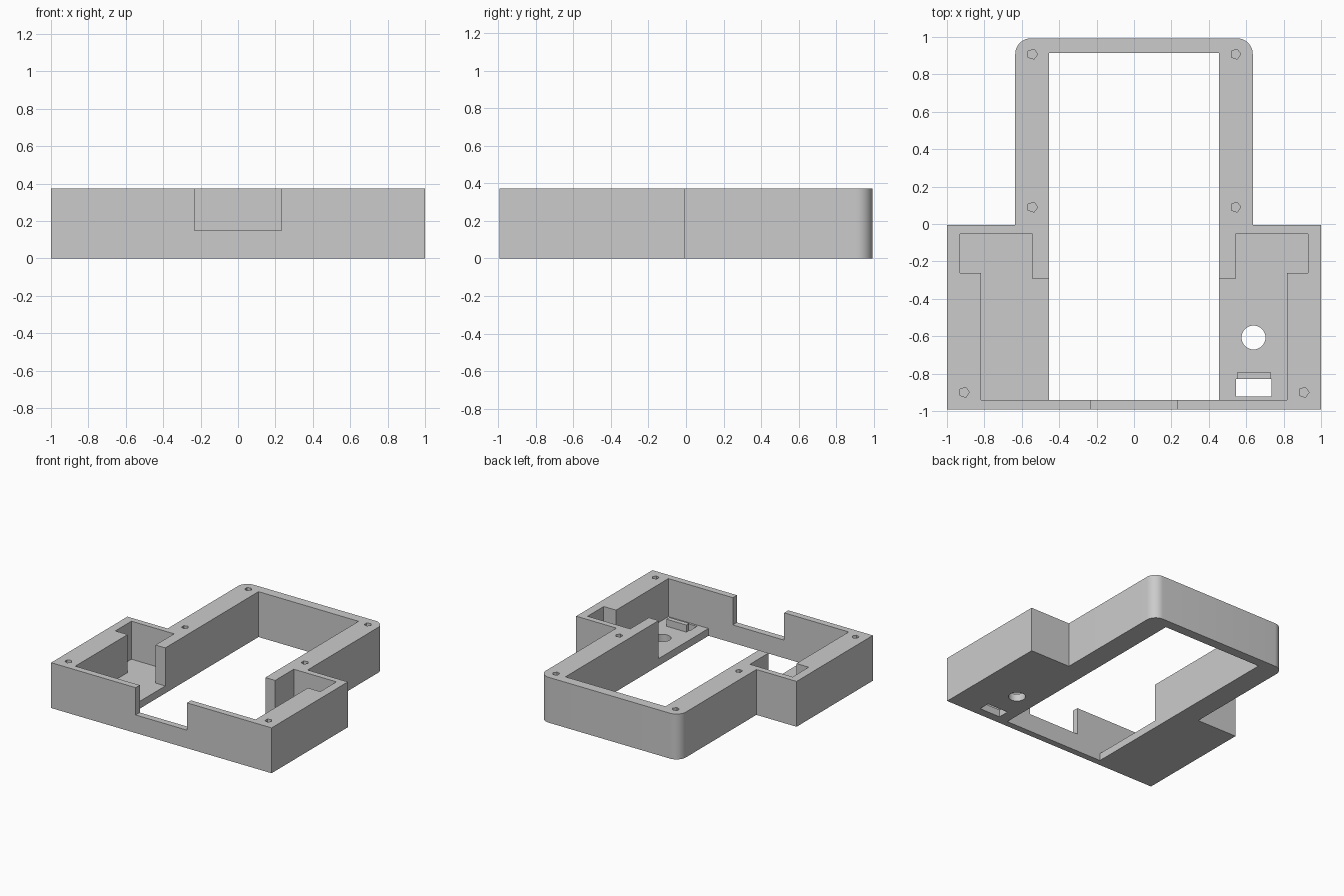
import bpy, bmesh, math

old = bpy.data.objects.get("Cube")
if old:
    bpy.data.objects.remove(old, do_unlink=True)

HEIGHT = 0.372
FLOOR = 0.06
FRONT, BACK = -0.993, 0.993

grey = bpy.data.materials.new("plain grey")
grey.use_nodes = True
grey.diffuse_color = (0.6, 0.6, 0.6, 1)
grey.node_tree.nodes["Principled BSDF"].inputs["Base Color"].default_value = (0.6, 0.6, 0.6, 1)


def prism(name, outline, z0, z1):
    """Extrude a closed outline from z0 to z1."""
    bm = bmesh.new()
    face = bm.faces.new([bm.verts.new((x, y, z0)) for x, y in outline])
    ext = bmesh.ops.extrude_face_region(bm, geom=[face])
    top = [v for v in ext["geom"] if isinstance(v, bmesh.types.BMVert)]
    bmesh.ops.translate(bm, verts=top, vec=(0, 0, z1 - z0))
    bmesh.ops.recalc_face_normals(bm, faces=bm.faces)
    mesh = bpy.data.meshes.new(name)
    bm.to_mesh(mesh)
    bm.free()
    mesh.materials.append(grey)
    obj = bpy.data.objects.new(name, mesh)
    bpy.context.collection.objects.link(obj)
    return obj


def rect(x0, x1, y0, y1):
    return [(x0, y0), (x1, y0), (x1, y1), (x0, y1)]


def arc(cx, cy, r, start, sweep, steps):
    return [(cx + r * math.cos(math.radians(start + sweep * i / steps)),
             cy + r * math.sin(math.radians(start + sweep * i / steps)))
            for i in range(steps + 1)]


def mirrored(half):
    """Close a right-hand half outline with its mirror image."""
    return half + [(-x, y) for x, y in reversed(half)]


def cut(obj, cutter):
    cutter.hide_render = True
    mod = obj.modifiers.new("cut", "BOOLEAN")
    mod.operation = "DIFFERENCE"
    mod.solver = "EXACT"
    mod.object = cutter
    bpy.context.view_layer.objects.active = obj
    bpy.ops.object.modifier_apply(modifier=mod.name)
    bpy.data.objects.remove(cutter, do_unlink=True)


# Outer body: wide front with a narrower, round-cornered back
R = 0.085
body = prism("case_body", mirrored(
    [(1, FRONT), (1, -0.005), (0.635, -0.005)]
    + arc(0.635 - R, BACK - R, R, 0, 90, 12)), 0, HEIGHT)

# Stepped side pockets above the floor, then the through opening
cut(body, prism("pocket_cutter", mirrored(
    [(0.818, -0.94), (0.818, -0.262), (0.93, -0.262), (0.93, -0.053),
     (0.543, -0.053), (0.543, -0.294)]), FLOOR, 0.5))
cut(body, prism("opening_cutter", rect(-0.454, 0.454, -0.94, 0.914), -0.1, 0.5))

# Notch in the front wall
cut(body, prism("notch_cutter", rect(-0.233, 0.233, -1.1, -0.9), 0.148, 0.5))

# Round hole and strap slot in the floor
cut(body, prism("round_hole_cutter", arc(0.639, -0.607, 0.064, 0, 360, 32)[:-1], -0.1, 0.1))
cut(body, prism("slot_cutter", rect(0.546, 0.735, -0.922, -0.83), -0.1, 0.1))

# Blind five-sided screw holes
for x, y in [(0.543, 0.908), (0.543, 0.09), (0.908, -0.9)]:
    for side in (-1, 1):
        cut(body, prism("screw_cutter", arc(side * x, y, 0.028, 0, 360, 5)[:-1], 0.12, 0.5))

# Low bar behind the slot
prism("slot_bar", rect(0.552, 0.732, -0.83, -0.793), FLOOR, 0.118)

# Smooth rounded corners, sharp edges elsewhere
bpy.ops.object.select_all(action="DESELECT")
body.select_set(True)
bpy.context.view_layer.objects.active = body
bpy.ops.object.shade_smooth_by_angle(angle=math.radians(30))
